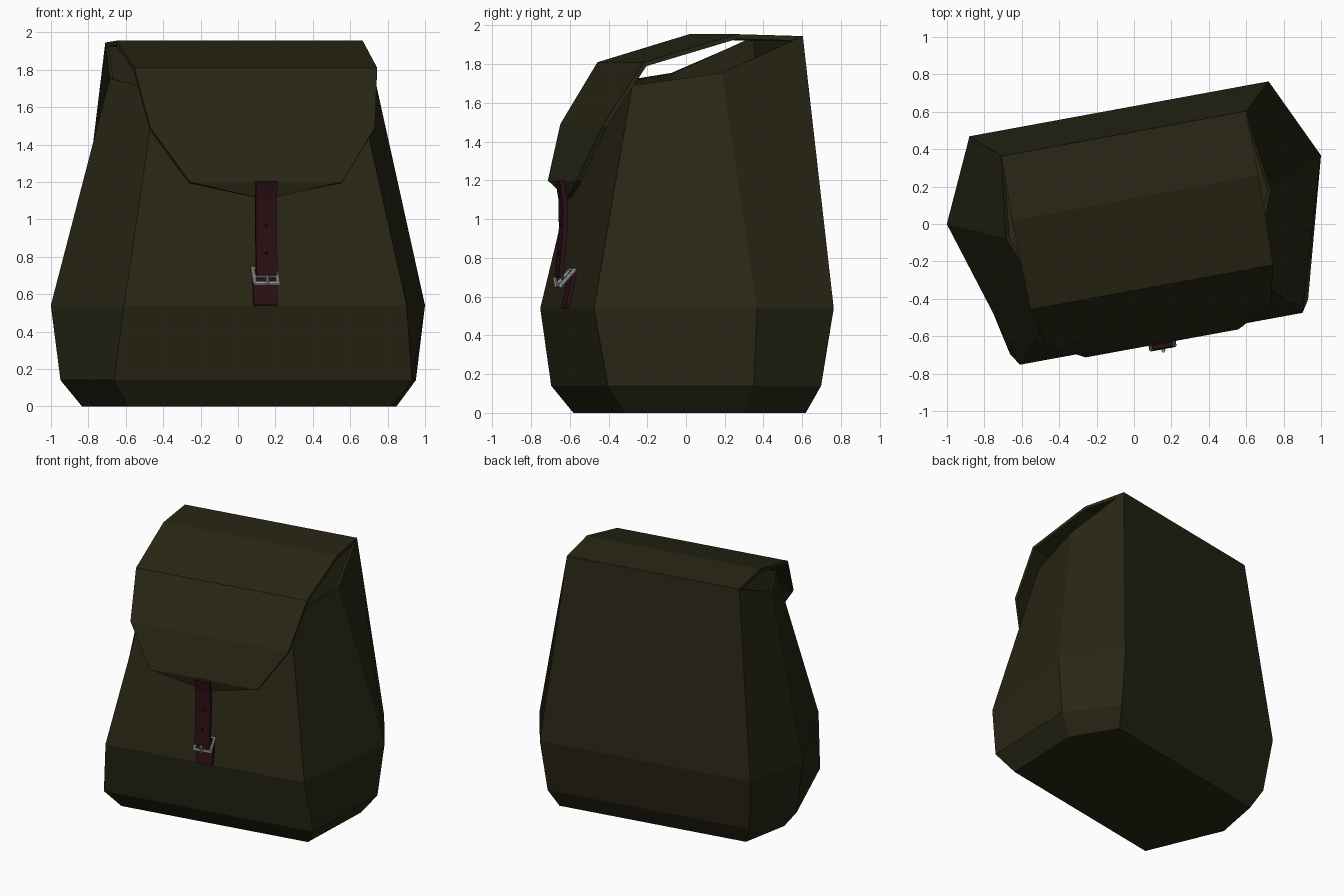
import bpy, bmesh, math
from mathutils import Matrix, Vector

if "Cube" in bpy.data.objects:
    bpy.data.objects.remove(bpy.data.objects["Cube"])

# The whole bag is turned a little about the vertical
PLACE = Matrix.Translation((0.032, 0.006, 0)) @ Matrix.Rotation(math.radians(10.4), 4, 'Z')


def material(name, color):
    m = bpy.data.materials.new(name)
    m.use_nodes = True
    m.diffuse_color = (*color, 1)
    m.node_tree.nodes["Principled BSDF"].inputs["Base Color"].default_value = (*color, 1)
    return m


OLIVE = material("olive canvas", (0.022, 0.020, 0.0075))
LEATHER = material("dark red leather", (0.024, 0.005, 0.007))
METAL = material("grey metal", (0.36, 0.36, 0.36))
HOLE = material("dark hole", (0.004, 0.002, 0.002))


def finish(name, bm, mat, thickness=0, offset=-1):
    bm.transform(PLACE)
    mesh = bpy.data.meshes.new(name)
    bm.to_mesh(mesh)
    bm.free()
    mesh.materials.append(mat)
    ob = bpy.data.objects.new(name, mesh)
    bpy.context.collection.objects.link(ob)
    if thickness:
        mod = ob.modifiers.new("thickness", 'SOLIDIFY')
        mod.thickness, mod.offset = thickness, offset
    return ob


def loft(bm, rings, closed):
    rows = [[bm.verts.new(p) for p in ring] for ring in rings]
    for a, b in zip(rows, rows[1:]):
        n = len(a)
        for i in range(n if closed else n - 1):
            j = (i + 1) % n
            bm.faces.new((a[i], a[j], b[j], b[i]))
    return rows


def hexagon(front, side, back):
    # each corner is (half width, depth, height)
    right = [front, side, back]
    left = [(-x, y, z) for x, y, z in reversed(right)]
    return right + left


# Sack: hexagonal rings from the base to the sloping open rim
bm = bmesh.new()
rows = loft(bm, [
    hexagon((0.72, -0.465, 0), (0.855, 0.14, 0), (0.72, 0.49, 0)),
    hexagon((0.81, -0.565, 0.14), (0.966, 0.172, 0.14), (0.78, 0.56, 0.14)),
    hexagon((0.768, -0.63, 0.54), (1.017, 0.18, 0.54), (0.813, 0.62, 0.54)),
    hexagon((0.55, -0.39, 1.69), (0.72, 0.05, 1.755), (0.665, 0.485, 1.945)),
], True)
bm.faces.new(list(reversed(rows[0])))
finish("sack_body", bm, OLIVE, 0.02)

# Flap: folds over from the back edge and ends in a shallow point
bm = bmesh.new()
profile = [(0.665, 0.485, 1.945), (0.67, 0.135, 1.955), (0.66, -0.35, 1.81),
           (0.61, -0.554, 1.49), (0.415, -0.655, 1.20)]
rows = loft(bm, [[(-x, y, z), (x, y, z)] for x, y, z in profile], False)
tip = bm.verts.new((0, -0.632, 1.105))
bm.faces.new((rows[-1][0], rows[-1][1], tip))
bmesh.ops.recalc_face_normals(bm, faces=bm.faces)
bm.faces.ensure_lookup_table()
if bm.faces[0].normal.z < 0:
    bmesh.ops.reverse_faces(bm, faces=bm.faces)
finish("flap", bm, OLIVE, 0.025)


# Straps: flat ribbons following the front
def ribbon(name, points, half):
    bm = bmesh.new()
    loft(bm, [[(-half, y, z), (half, y, z)] for y, z in points], False)
    finish(name, bm, LEATHER, 0.026, 0)


ribbon("upper_strap", [(-0.668, 1.20), (-0.652, 1.10), (-0.65, 0.95), (-0.672, 0.70)], 0.057)
ribbon("lower_strap", [(-0.637, 0.54), (-0.60, 0.72)], 0.064)

# Strap holes
for i, z in enumerate((0.97, 0.82)):
    bm = bmesh.new()
    y = -0.65 - 0.088 * (0.95 - min(z, 0.95)) - 0.0145
    bmesh.ops.create_cone(bm, cap_ends=True, segments=8, radius1=0.01, radius2=0.01, depth=0.005,
                          matrix=Matrix.Translation((0, y, z)) @ Matrix.Rotation(math.pi / 2, 4, 'X'))
    finish(f"strap_hole_{i + 1}", bm, HOLE)


# Buckle: tilted frame of round bars with a prong
def bar(bm, a, b, radius):
    a, b = Vector(a), Vector(b)
    d = b - a
    turn = d.to_track_quat('Z', 'Y').to_matrix().to_4x4()
    bmesh.ops.create_cone(bm, cap_ends=True, segments=8, radius1=radius, radius2=radius,
                          depth=d.length + radius, matrix=Matrix.Translation((a + b) / 2) @ turn)


bm = bmesh.new()
low, high = (-0.675, 0.658), (-0.602, 0.738)
middle = (-0.645, 0.695)
w = 0.063
bar(bm, (-w, *low), (w, *low), 0.012)
bar(bm, (-w, *middle), (w, *middle), 0.009)
bar(bm, (-w, *high), (w, *high), 0.009)
for s in (-1, 1):
    bar(bm, (s * w, *low), (s * w, *high), 0.011)
bar(bm, (0, -0.695, 0.695), (0, -0.688, 0.655), 0.010)
finish("buckle", bm, METAL)
